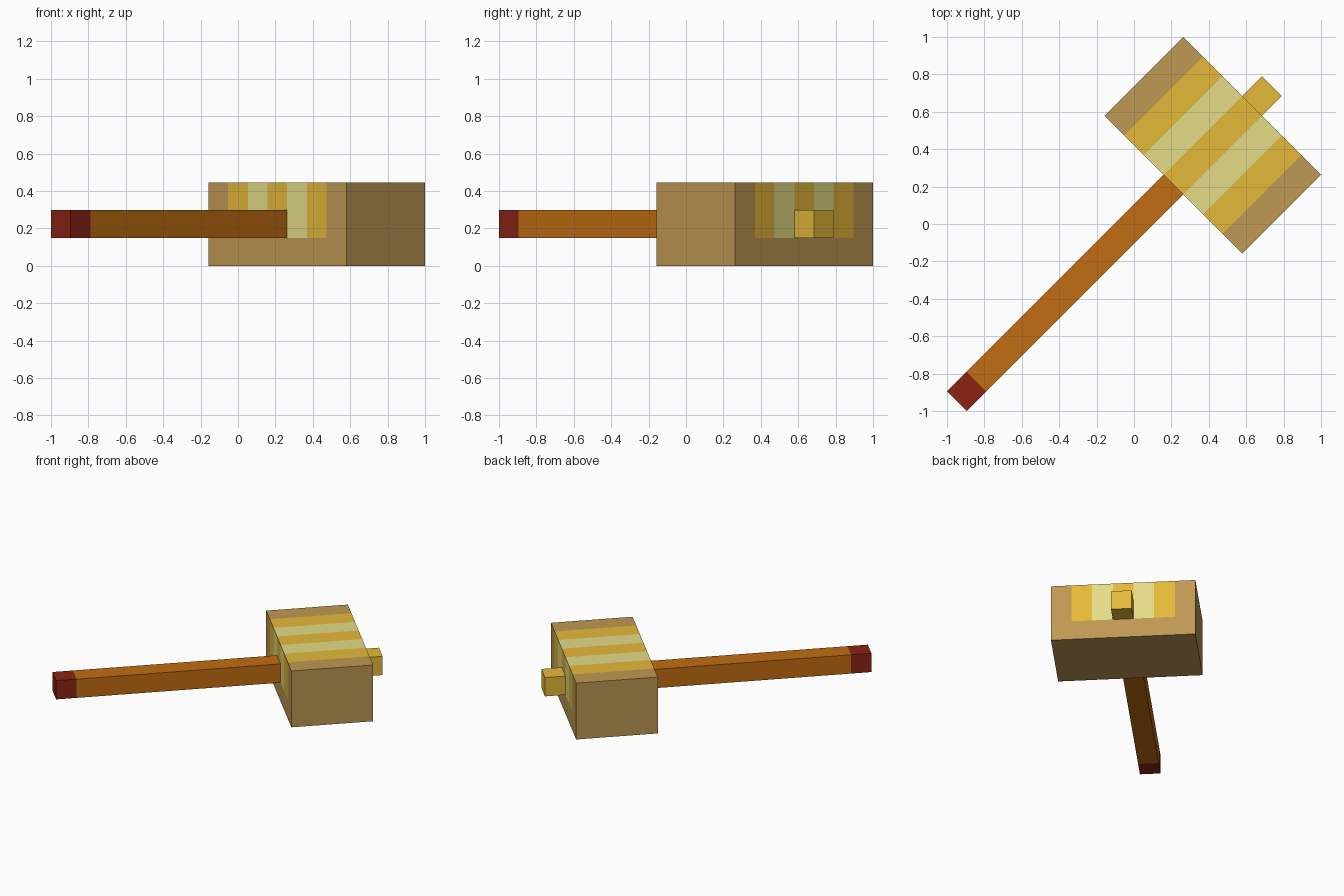
import bpy
import bmesh
import math
from mathutils import Matrix, Vector

cube = bpy.data.objects.get("Cube")
if cube:
    bpy.data.objects.remove(cube, do_unlink=True)

# Everything is measured in square blocks; the hammer lies diagonally
UNIT = 2 * math.sqrt(2) / 19
START = UNIT / 2 - math.sqrt(2)
DIAGONAL = (Matrix.Rotation(math.radians(45), 4, 'Z')
            @ Matrix.Translation((START, 0, 0)) @ Matrix.Scale(UNIT, 4))


def linear(c):
    c /= 255
    return c / 12.92 if c <= 0.04045 else ((c + 0.055) / 1.055) ** 2.4


def material(name, *rgb):
    mat = bpy.data.materials.new(name)
    mat.use_nodes = True
    color = (*[linear(c) for c in rgb], 1)
    mat.diffuse_color = color
    node = next(n for n in mat.node_tree.nodes if n.type == 'BSDF_PRINCIPLED')
    node.inputs["Base Color"].default_value = color
    return mat


tan = material("tan wood", 191, 152, 83)
gold = material("gold", 229, 185, 57)
pale = material("pale yellow", 228, 220, 135)
orange = material("orange wood", 193, 109, 18)
red = material("dark red", 138, 36, 18)


def block(name, low, high, mats, cuts=(), rule=None):
    """Box between two corners, cut by planes (point, normal), coloured by a rule."""
    low, high = Vector(low), Vector(high)
    bm = bmesh.new()
    bmesh.ops.create_cube(bm, size=1, matrix=Matrix.Translation((low + high) / 2)
                          @ Matrix.Diagonal((*(high - low), 1)))
    for point, normal in cuts:
        geom = bm.verts[:] + bm.edges[:] + bm.faces[:]
        bmesh.ops.bisect_plane(bm, geom=geom, plane_co=point, plane_no=normal)
    bm.normal_update()
    if rule:
        for face in bm.faces:
            face.material_index = rule(face)
    bm.transform(DIAGONAL)
    mesh = bpy.data.meshes.new(name)
    bm.to_mesh(mesh)
    bm.free()
    for mat in mats:
        mesh.materials.append(mat)
    obj = bpy.data.objects.new(name, mesh)
    bpy.context.collection.objects.link(obj)
    return obj


# Head: stripes cover the top and the upper two thirds of the long sides
def stripe(face):
    center = face.calc_center_median()
    column = round(center.y)
    if abs(column) > 2 or center.z < 1:
        return 0
    return 2 if abs(column) == 1 else 1


stripe_cuts = [((0, i - 2.5, 0), (0, 1, 0)) for i in range(6)]
height_cut = [((0, 0, 1), (0, 0, 1))]
block("hammer_head", (11, -3.5, 0), (15, 3.5, 3), [tan, gold, pale],
      stripe_cuts + height_cut, stripe)

# Handle with its end cap, and the peg emerging behind the head
block("handle_cap", (0, -0.5, 1), (1, 0.5, 2), [red])
block("handle", (1, -0.5, 1), (11, 0.5, 2), [orange])
block("handle_peg", (15, -0.5, 1), (16, 0.5, 2), [gold])
